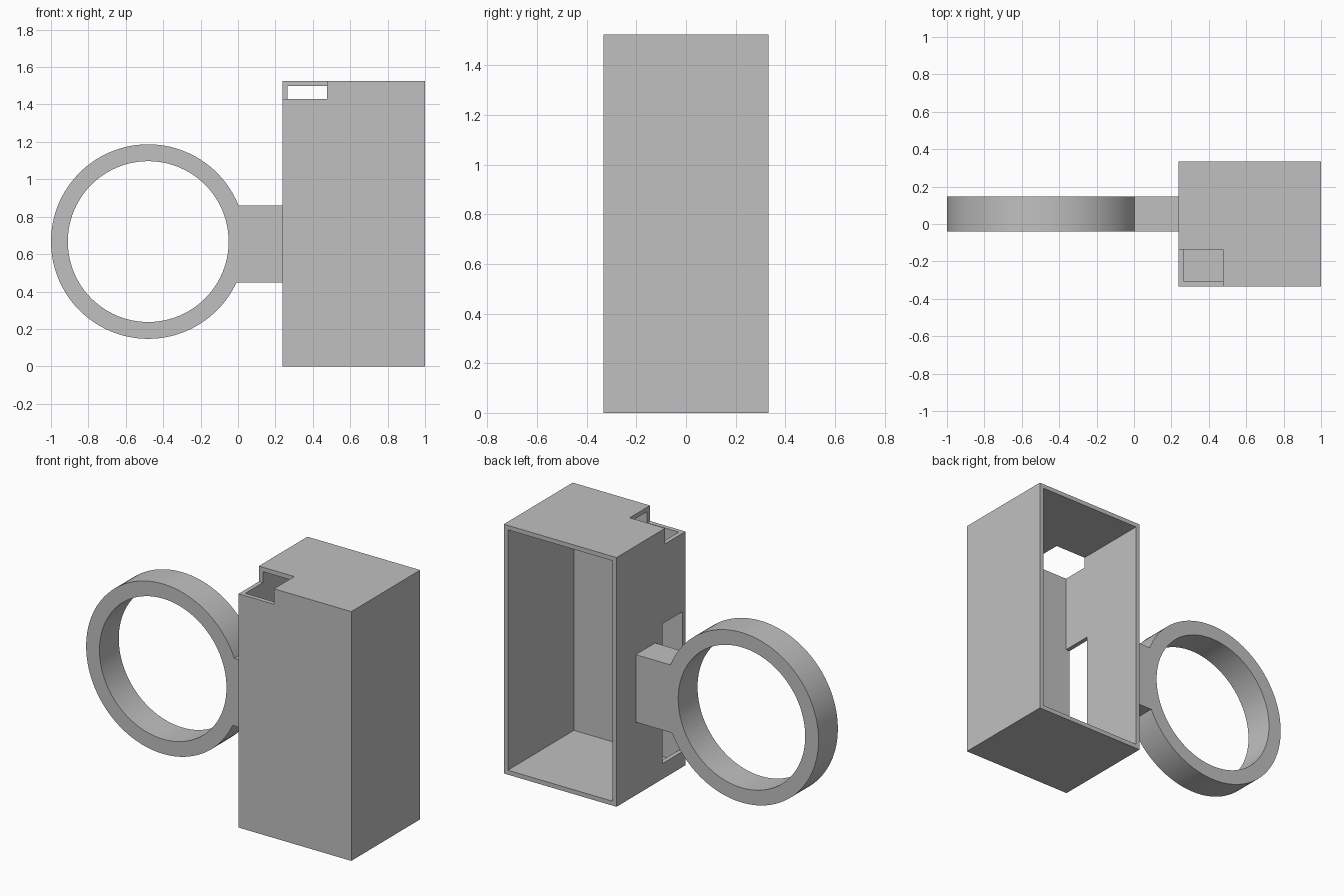
import bpy
import bmesh
from math import asin, cos, sin, pi, radians

cube = bpy.data.objects.get("Cube")
if cube:
    bpy.data.objects.remove(cube, do_unlink=True)

grey = bpy.data.materials.new("plain grey")
grey.use_nodes = True
COLOUR = (0.53, 0.53, 0.53, 1)
grey.diffuse_color = COLOUR
grey.node_tree.nodes["Principled BSDF"].inputs["Base Color"].default_value = COLOUR


def prism(name, outline, y0, y1):
    """Extrude an outline in the x-z plane from y0 to y1."""
    bm = bmesh.new()
    face = bm.faces.new([bm.verts.new((x, y0, z)) for x, z in outline])
    side = bmesh.ops.extrude_face_region(bm, geom=[face])["geom"]
    verts = [v for v in side if isinstance(v, bmesh.types.BMVert)]
    bmesh.ops.translate(bm, verts=verts, vec=(0, y1 - y0, 0))
    bmesh.ops.recalc_face_normals(bm, faces=bm.faces)
    mesh = bpy.data.meshes.new(name)
    bm.to_mesh(mesh)
    bm.free()
    mesh.materials.append(grey)
    obj = bpy.data.objects.new(name, mesh)
    bpy.context.collection.objects.link(obj)
    return obj


def box(name, x0, x1, y0, y1, z0, z1):
    return prism(name, [(x0, z0), (x1, z0), (x1, z1), (x0, z1)], y0, y1)


def arc(cx, cz, r, a0, a1, n):
    angles = [a0 + (a1 - a0) * i / n for i in range(n + 1)]
    return [(cx + r * cos(a), cz + r * sin(a)) for a in angles]


def cut(obj, cutter):
    """Subtract the cutter, then discard it."""
    cutter.hide_render = True
    mod = obj.modifiers.new("cut", "BOOLEAN")
    mod.operation = "DIFFERENCE"
    mod.solver = "EXACT"
    mod.object = cutter
    bpy.ops.object.select_all(action="DESELECT")
    bpy.context.view_layer.objects.active = obj
    obj.select_set(True)
    bpy.ops.object.modifier_apply(modifier=mod.name)
    bpy.data.objects.remove(cutter, do_unlink=True)


# Overall dimensions
LEFT, RIGHT, HALF, TOP, WALL = 0.237, 1.0, 0.333, 1.525, 0.027

# Box, hollow and open at the back
case = box("case", LEFT, RIGHT, -HALF, HALF, 0, TOP)
cut(case, box("cavity", LEFT + WALL, RIGHT - WALL, -HALF + WALL, HALF + 0.1,
              WALL, TOP - WALL))
# Notch through the top front corner
cut(case, box("corner_notch", LEFT - 0.1, 0.477, -HALF - 0.1, -0.137,
              1.43, TOP + 0.1))
# Tall window in the ring-side wall
cut(case, box("side_window", LEFT - 0.1, LEFT + WALL + 0.01, -HALF + WALL, -0.112,
              0.095, 0.95))

# Finger ring and its tab as one outline
CX, CZ, OUTER, INNER = -0.48, 0.667, 0.52, 0.43
TAB_LOW, TAB_HIGH = 0.447, 0.86
start = asin((TAB_HIGH - CZ) / OUTER)
end = 2 * pi + asin((TAB_LOW - CZ) / OUTER)
outline = arc(CX, CZ, OUTER, start, end, 96)
outline += [(LEFT + 0.005, TAB_LOW), (LEFT + 0.005, TAB_HIGH)]
ring = prism("ring_handle", outline, -0.04, 0.147)
cut(ring, prism("ring_hole", arc(CX, CZ, INNER, 0, 2 * pi, 96)[:-1], -0.2, 0.3))
bpy.ops.object.shade_smooth_by_angle(angle=radians(30))
